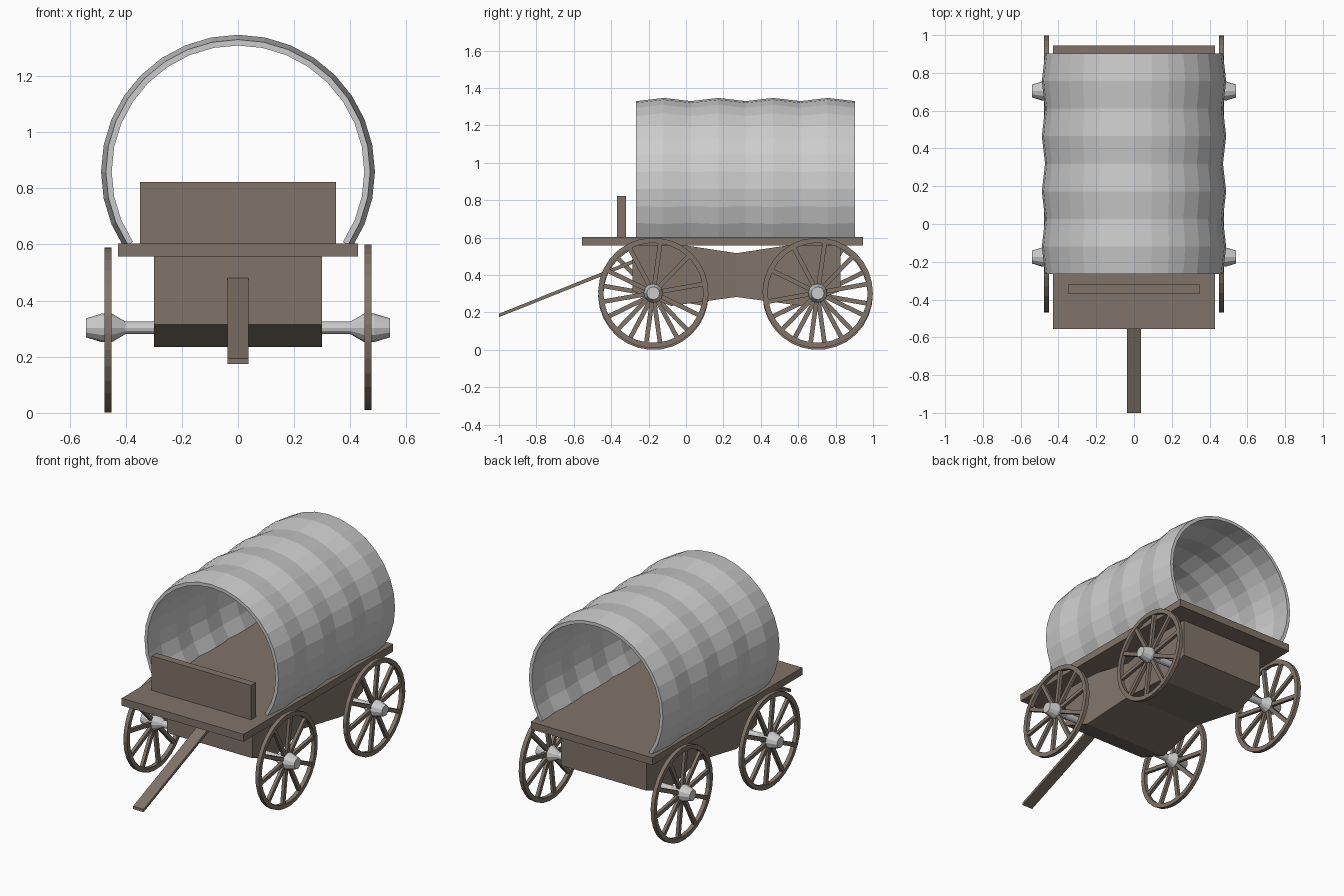
import bpy, bmesh
from math import sin, cos, pi, radians
from mathutils import Vector, Matrix

if "Cube" in bpy.data.objects:
    bpy.data.objects.remove(bpy.data.objects["Cube"])

wood = bpy.data.materials.new("wood")
wood.diffuse_color = (0.22, 0.175, 0.14, 1)
wood.use_nodes = True
wood.node_tree.nodes["Principled BSDF"].inputs["Base Color"].default_value = wood.diffuse_color


def finish(bm, name, mat=None):
    bmesh.ops.recalc_face_normals(bm, faces=bm.faces)
    me = bpy.data.meshes.new(name)
    bm.to_mesh(me)
    bm.free()
    ob = bpy.data.objects.new(name, me)
    bpy.context.collection.objects.link(ob)
    if mat:
        me.materials.append(mat)
    return ob


def loft(bm, rings, caps=True, loop=False):
    """Skin a list of closed rings of points."""
    vs = [[bm.verts.new(p) for p in r] for r in rings]
    n = len(vs[0])
    pairs = list(zip(vs, vs[1:])) + ([(vs[-1], vs[0])] if loop else [])
    for a, b in pairs:
        for i in range(n):
            j = (i + 1) % n
            bm.faces.new((a[i], a[j], b[j], b[i]))
    if caps and not loop:
        bm.faces.new(vs[0])
        bm.faces.new(vs[-1])
    return vs


def box(bm, lo, hi, rot=Matrix()):
    lo, hi = Vector(lo), Vector(hi)
    m = rot @ Matrix.Translation((lo + hi) / 2) @ Matrix.Diagonal((*(hi - lo), 1))
    bmesh.ops.create_cube(bm, size=1, matrix=m)


def simple_box(name, lo, hi):
    bm = bmesh.new()
    box(bm, lo, hi)
    return finish(bm, name, wood)


def circle_x(x, r, y, z, sides, off=0):
    return [(x, y + r * cos(off + 2 * pi * i / sides), z + r * sin(off + 2 * pi * i / sides))
            for i in range(sides)]


# bed plank and seat board
simple_box("bed", (-0.428, -0.555, 0.557), (0.428, 0.946, 0.604))
simple_box("seat_board", (-0.35, -0.368, 0.60), (0.35, -0.32, 0.822))

# wagon body: sections (y, half width, bottom, top), pinched at the middle
bm = bmesh.new()
sections = [(-0.285, 0.30, 0.315, 0.57), (-0.08, 0.30, 0.235, 0.57), (0.27, 0.27, 0.283, 0.517),
            (0.62, 0.30, 0.235, 0.57), (0.825, 0.30, 0.315, 0.57)]
loft(bm, [[(-w, y, lo), (w, y, lo), (w, y, hi), (-w, y, hi)] for y, w, lo, hi in sections])
finish(bm, "body", wood)

# tongue
bm = bmesh.new()
side = [(-1.0, 0.175), (-1.0, 0.193), (-0.27, 0.487), (-0.27, 0.466)]
loft(bm, [[(x, y, z) for y, z in side] for x in (-0.037, 0.037)])
finish(bm, "tongue", wood)

# canvas cover: open arc with bulges between the hoops
bm = bmesh.new()
ARC, T = 22, 0.021
angles = [radians(-33.75 + 11.25 * i) for i in range(ARC + 1)]
rings = []
for k in range(9):
    y = -0.266 + 0.1462 * k
    r = 0.488 if k % 2 else 0.471
    pt = lambda a, rad: (rad * cos(a), y, 0.859 + rad * sin(a))
    rings.append([pt(a, r) for a in angles] + [pt(a, r - T) for a in reversed(angles)])
vs = loft(bm, rings, caps=False)
for ring in (vs[0], vs[-1]):
    n = len(ring)
    for i in range(ARC):
        bm.faces.new((ring[i], ring[i + 1], ring[n - 2 - i], ring[n - 1 - i]))
finish(bm, "canvas_cover")

# wheels: rim and ten spokes
for end, y in (("front", -0.175), ("rear", 0.704)):
    for label, s in (("left", -1), ("right", 1)):
        z = 0.3 + 0.005 * s
        off = radians(10 * s)
        bm = bmesh.new()
        rim = [(0.451, 0.295), (0.476, 0.295), (0.476, 0.267), (0.451, 0.267)]
        loft(bm, [circle_x(s * x, r, y, z, 30, off) for x, r in rim], loop=True)
        for i in range(10):
            m = Matrix.Translation((s * 0.463, y, z)) @ Matrix.Rotation(off + 2 * pi * i / 10, 4, 'X')
            box(bm, (-0.01, 0.03, -0.012), (0.01, 0.27, 0.012), m)
        finish(bm, f"{end}_{label}_wheel", wood)

    # axle with a hub at each end
    bm = bmesh.new()
    half = [(0.40, 0.022), (0.45, 0.051), (0.485, 0.051), (0.541, 0.034)]
    prof = [(-x, r) for x, r in reversed(half)] + half
    loft(bm, [circle_x(x, r, y, 0.303, 12) for x, r in prof])
    finish(bm, f"{end}_axle")
